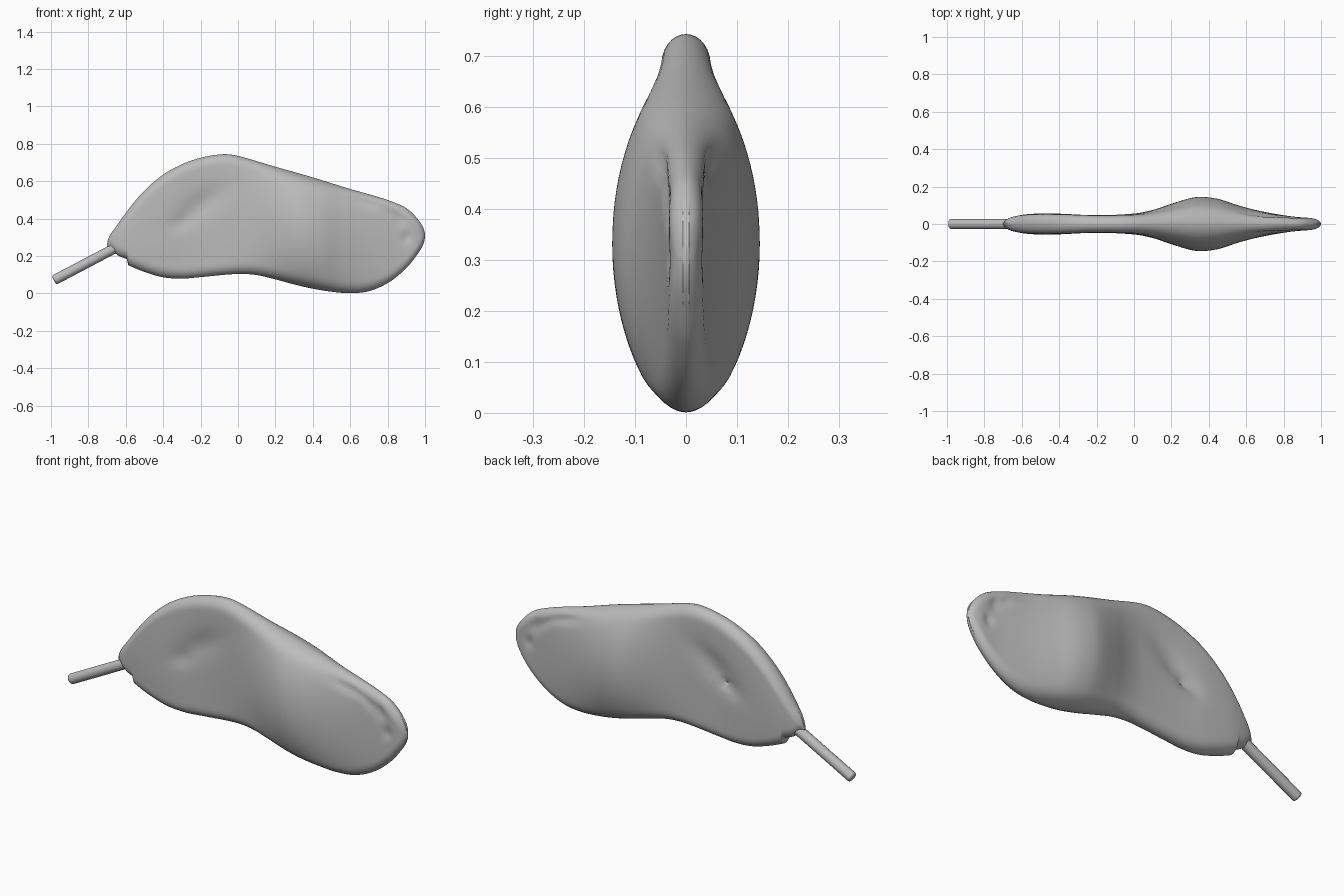
import bpy, bmesh, math
from mathutils import Vector

if "Cube" in bpy.data.objects:
    bpy.data.objects.remove(bpy.data.objects["Cube"])

grey = bpy.data.materials.new("plain grey")
grey.diffuse_color = (0.5, 0.5, 0.5, 1)
grey.use_nodes = True
grey.node_tree.nodes["Principled BSDF"].inputs["Base Color"].default_value = grey.diffuse_color

X0, X1 = -0.70, 1.0
MID, HALF = (X0 + X1) / 2, (X1 - X0) / 2

# Outline and thickness along the length: (x, value)
TOP = [(-.7, .255), (-.69, .30), (-.65, .36), (-.6, .43), (-.5, .55), (-.4, .635), (-.3, .69),
       (-.2, .725), (-.08, .744), (0, .735), (.2, .677), (.4, .62), (.6, .558), (.8, .499),
       (.9, .455), (.97, .385), (1, .31)]
BOTTOM = [(-.7, .255), (-.69, .222), (-.64, .172), (-.59, .152), (-.5, .115), (-.4, .086), (-.3, .079),
          (-.2, .087), (0, .104), (.1, .098), (.2, .075), (.3, .048), (.4, .025), (.5, .009),
          (.6, .001), (.7, .012), (.8, .055), (.9, .135), (.96, .21), (1, .31)]
THICK = [(-.7, 0), (-.685, .022), (-.65, .038), (-.55, .054), (-.4, .056), (-.2, .047), (0, .056), (.1, .075),
         (.2, .108), (.3, .138), (.36, .145), (.45, .134), (.55, .102), (.65, .075), (.75, .055),
         (.85, .04), (.95, .031), (.985, .02), (1, 0)]
RIM = [(-.7, 0), (-.685, .022), (-.65, .034), (-.5, .046), (-.1, .045), (.3, .04), (.7, .036),
       (.95, .03), (.985, .02), (1, 0)]


def angle(x):
    return math.acos(max(-1, min(1, (MID - x) / HALF)))


def curve(points, x):
    """Smooth interpolation over the angle, so both ends come out round."""
    t = [angle(p[0]) for p in points]
    v = [p[1] for p in points]
    q, n = angle(x), len(points)
    i = max([k for k in range(n - 1) if t[k] <= q + 1e-9])

    def slope(k):
        a, b = max(k - 1, 0), min(k + 1, n - 1)
        return (v[b] - v[a]) / (t[b] - t[a])
    h = t[i + 1] - t[i]
    s = (q - t[i]) / h
    return ((2*s**3 - 3*s*s + 1) * v[i] + (s**3 - 2*s*s + s) * h * slope(i)
            + (3*s*s - 2*s**3) * v[i + 1] + (s**3 - s*s) * h * slope(i + 1))


# Soft dents: (x, z, half length, half width, tilt in degrees, depth)
DENTS = [(-.20, .47, .15, .06, 35, .016), (-.30, .38, .06, .035, 20, .008),
         (.68, .49, .11, .022, -17, .014), (.86, .40, .03, .05, 30, .010),
         (.90, .30, .025, .03, 0, .009), (.80, .43, .04, .02, -40, .007)]
SLIT = (-.25, .40, .065, .008, 27, .014)


def dent(x, z, d):
    cx, cz, ln, wd, tilt, depth = d
    c, s = math.cos(math.radians(tilt)), math.sin(math.radians(tilt))
    a = ((x - cx) * c + (z - cz) * s) / ln
    b = (-(x - cx) * s + (z - cz) * c) / wd
    return depth * math.exp(-a * a - b * b)


def half_thickness(x, z, u, d, side):
    rim, thick = curve(RIM, x), curve(THICK, x)
    edge = max(0, 1 - d / .055)
    y = rim * math.sqrt(max(0, 1 - edge * edge))
    y += max(0, thick - rim) * max(0, 1 - u * u) ** .65
    y -= sum(dent(x, z, k) for k in DENTS) * (1 - edge)
    if side > 0:
        y -= dent(x, z, SLIT)
    return max(y, min(.006, rim))


# Pouch body, lofted as closed rings along x
NX, NR = 150, 72
bm = bmesh.new()
rings = []
for i in range(1, NX):
    x = MID - HALF * math.cos(math.pi * i / NX)
    top, low = curve(TOP, x), curve(BOTTOM, x)
    if x < -.59:                                   # small step beside the stem
        low = min(low + .03, .245)
    mid, h = (top + low) / 2, (top - low) / 2
    ring = []
    for j in range(NR):
        a = 2 * math.pi * j / NR
        u = math.cos(a)
        z = mid + h * u
        side = 0 if j in (0, NR // 2) else (1 if j < NR // 2 else -1)
        y = side * half_thickness(x, z, u, h * (1 - abs(u)), side) if side else 0
        ring.append(bm.verts.new((x, y, z)))
    rings.append(ring)
for r0, r1 in zip(rings, rings[1:]):
    for j in range(NR):
        k = (j + 1) % NR
        bm.faces.new((r0[j], r0[k], r1[k], r1[j]))
for ring, tip in ((rings[0], (X0, 0, .255)), (rings[-1], (X1, 0, .31))):
    v = bm.verts.new(tip)
    for j in range(NR):
        bm.faces.new((ring[j], ring[(j + 1) % NR], v))
bmesh.ops.recalc_face_normals(bm, faces=bm.faces)
mesh = bpy.data.meshes.new("pouch_body")
bm.to_mesh(mesh)
bm.free()
body = bpy.data.objects.new("pouch_body", mesh)
bpy.context.collection.objects.link(body)

# Stem tube with a rounded tip
a, b = Vector((-.62, 0, .262)), Vector((-.984, 0, .070))
bpy.ops.mesh.primitive_cylinder_add(vertices=16, radius=.027, depth=(b - a).length,
                                    location=(a + b) / 2)
stem = bpy.context.object
stem.name = "stem_tube"
stem.rotation_euler = (b - a).to_track_quat('Z', 'Y').to_euler()
bevel = stem.modifiers.new("rounded_tip", 'BEVEL')
bevel.width, bevel.segments = .009, 2

for ob in (body, stem):
    ob.data.materials.append(grey)
    bpy.ops.object.select_all(action='DESELECT')
    ob.select_set(True)
    bpy.context.view_layer.objects.active = ob
    bpy.ops.object.shade_smooth_by_angle(angle=math.radians(50))
